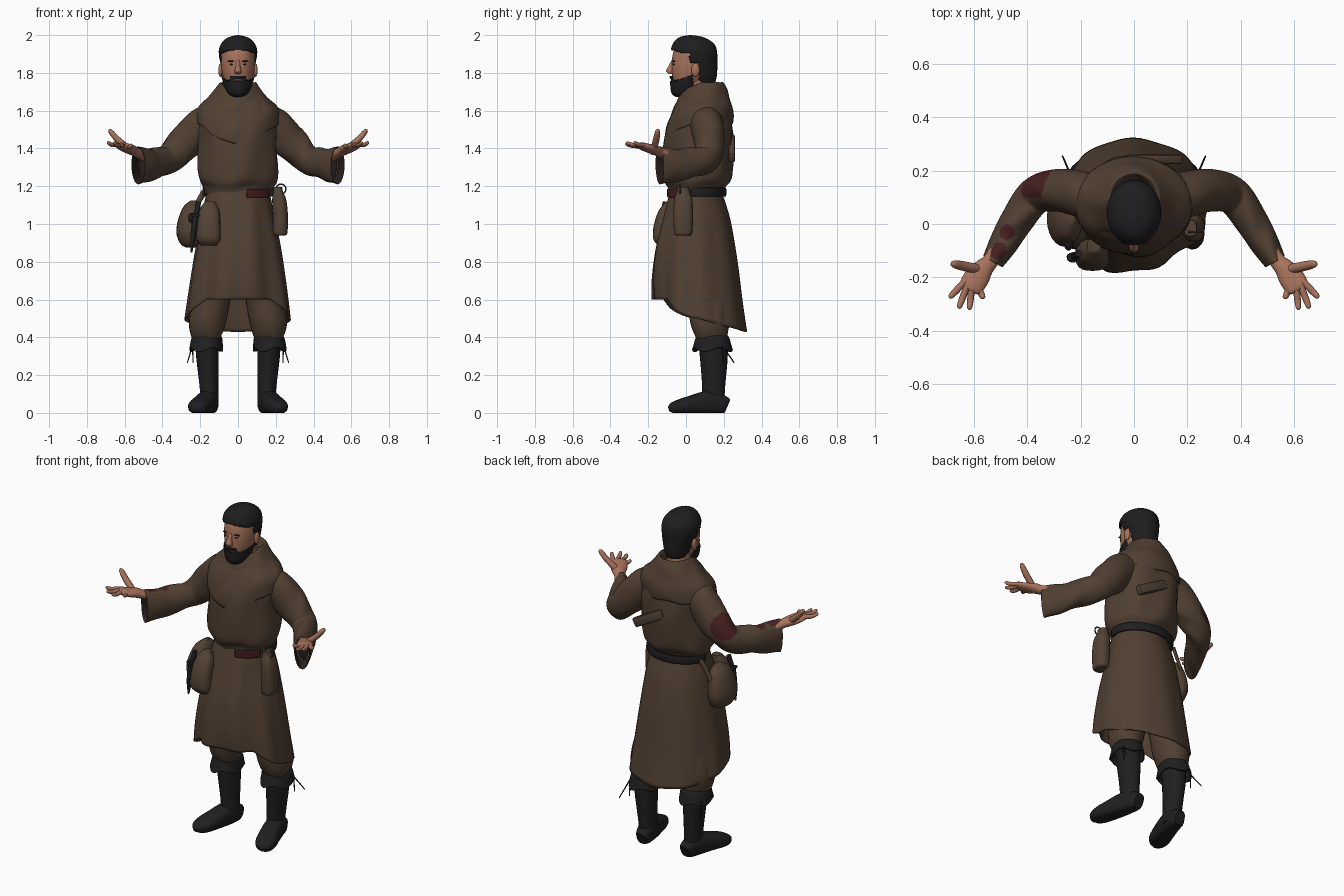
import bpy, bmesh, math
from mathutils import Vector, Matrix
from math import sin, cos, pi

cube = bpy.data.objects.get("Cube")
if cube:
    bpy.data.objects.remove(cube)


def material(name, r, g, b):
    m = bpy.data.materials.new(name)
    m.use_nodes = True
    m.diffuse_color = (r, g, b, 1)
    bsdf = m.node_tree.nodes["Principled BSDF"]
    bsdf.inputs["Base Color"].default_value = (r, g, b, 1)
    bsdf.inputs["Roughness"].default_value = 0.9
    return m


CLOTH = material("brown cloth", .083, .051, .032)
LEATHER = material("brown leather", .088, .055, .034)
BLACK = material("black leather", .014, .014, .015)
HAIR = material("black hair", .013, .013, .014)
SKIN = material("skin", .39, .17, .108)
RED = material("dark red patch", .062, .014, .015)
LINING = material("dark lining", .022, .014, .014)


def finish(bm, name, mats, angle=50):
    bmesh.ops.recalc_face_normals(bm, faces=bm.faces)
    me = bpy.data.meshes.new(name)
    bm.to_mesh(me)
    bm.free()
    for m in mats:
        me.materials.append(m)
    ob = bpy.data.objects.new(name, me)
    bpy.context.collection.objects.link(ob)
    bpy.ops.object.select_all(action='DESELECT')
    ob.select_set(True)
    bpy.context.view_layer.objects.active = ob
    bpy.ops.object.shade_smooth_by_angle(angle=math.radians(angle))


def catmull(p, i, t):
    a, b, c, d = (p[max(0, min(len(p) - 1, i + k))] for k in (-1, 0, 1, 2))
    return [.5 * (2 * q + (r - o) * t + (2 * o - 5 * q + 4 * r - s) * t * t
                  + (3 * q - o - 3 * r + s) * t ** 3) for o, q, r, s in zip(a, b, c, d)]


def sweep(name, stations, mats, flat=False, side=1, sides=24, steps=5, caps=True,
          warp=None, keep=None, paint=None, power=1, thick=0):
    """Elliptical rings (x, y, z, half width, half height) along a smooth path."""
    st = [(s[0] * side, *s[1:]) for s in stations]
    path = [catmull(st, i, k / steps) for i in range(len(st) - 1) for k in range(steps)] + [st[-1]]
    ref = Vector((0, 1, 0)) if flat else Vector((0, 0, 1))
    bm = bmesh.new()
    rings = []
    for i, p in enumerate(path):
        q0, q1 = path[max(i - 1, 0)], path[min(i + 1, len(path) - 1)]
        tan = Vector((0, 0, 1)) if flat else (Vector(q1[:3]) - Vector(q0[:3])).normalized()
        b = (ref - tan * ref.dot(tan)).normalized()
        a = b.cross(tan)
        ring = []
        for k in range(sides):
            ang = 2 * pi * k / sides
            cu, cv = (math.copysign(abs(f) ** power, f) for f in (cos(ang), sin(ang)))
            v = Vector(p[:3]) + a * max(p[3], .001) * cu + b * max(p[4], .001) * cv
            if warp:
                warp(v, i / (len(path) - 1), ang)
            ring.append(bm.verts.new(v))
        rings.append(ring)
    for r0, r1 in zip(rings, rings[1:]):
        for k in range(sides):
            j = (k + 1) % sides
            bm.faces.new((r0[k], r0[j], r1[j], r1[k]))
    if caps:
        bm.faces.new(rings[0])
        bm.faces.new(rings[-1])
    if keep:
        drop = [f for f in bm.faces if not keep(f.calc_center_median())]
        bmesh.ops.delete(bm, geom=drop, context='FACES')
    if paint:
        for f in bm.faces:
            f.material_index = paint(f.calc_center_median())
    finish(bm, name, mats)
    if thick:
        mod = bpy.context.object.modifiers.new("thickness", 'SOLIDIFY')
        mod.thickness = thick


def ball(name, loc, size, mat):
    bm = bmesh.new()
    bmesh.ops.create_uvsphere(bm, u_segments=20, v_segments=12, radius=1,
                              matrix=Matrix.Translation(loc) @ Matrix.Diagonal((*size, 1)))
    finish(bm, name, [mat])


def box(name, loc, size, mat, tilt=0, bevel=.006):
    bm = bmesh.new()
    m = Matrix.Translation(loc) @ Matrix.Rotation(tilt, 4, 'Y') @ Matrix.Diagonal((*size, 1))
    bmesh.ops.create_cube(bm, size=1, matrix=m)
    bmesh.ops.bevel(bm, geom=bm.edges[:], offset=bevel, segments=2, affect='EDGES', profile=.5)
    finish(bm, name, [mat], 35)


# Robe: bloused torso
def torso_folds(v, t, a):
    w = sin(pi * t)
    v.x += cos(a) * .007 * w * sin(5 * a + 9 * t)
    v.y += sin(a) * .008 * w * sin(6 * a - 7 * t)
    v.z += .014 * (1 - t) ** 2 * sin(4 * a)

sweep("robe_torso", [(0, .05, 1.15, .17, .13), (0, .053, 1.19, .183, .143), (0, .06, 1.23, .205, .172),
                     (0, .063, 1.3, .212, .182), (0, .068, 1.42, .208, .186), (0, .073, 1.52, .218, .175),
                     (0, .08, 1.6, .205, .155), (0, .09, 1.66, .16, .13), (0, .1, 1.7, .1, .09)],
      [CLOTH], flat=True, sides=40, warp=torso_folds)


# Cowl draped over the shoulders, pointed at the front
def cowl_drape(v, t, a):
    front = max(0, -sin(a))
    v.z -= .045 * front * (1 - t) + .11 * front ** 3 * t ** 2
    v.y -= .012 * front * t
    v.z += .006 * sin(7 * a + 8 * t) * t
    v.y += .006 * sin(a) * sin(16 * t + 2 * cos(a)) * t

sweep("robe_cowl", [(0, .07, 1.67, .07, .075), (0, .088, 1.73, .081, .09), (0, .092, 1.75, .094, .102),
                    (0, .09, 1.72, .117, .122), (0, .088, 1.67, .157, .146), (0, .08, 1.61, .215, .166),
                    (0, .074, 1.53, .222, .175)],
      [CLOTH], flat=True, sides=48, caps=False, warp=cowl_drape, thick=.005)


# Skirt: short at the front, long at the back, fuller at the front right
def skirt_hem(v, t, a):
    f = -sin(a)
    hem = .5 + (.1 * min(1, max(0, f) * 1.3) ** 2 if f > 0 else .07 * f)
    v.z = 1.19 - (1.19 - v.z) * (1.19 - hem) / .74
    w = .01 * t * (sin(9 * a) + .6 * sin(5 * a + 4 * t)) * (.65 + .35 * f)
    v.x += cos(a) * w
    v.y += sin(a) * w + .024 * t * max(0, f) * (1 + cos(a))

sweep("robe_skirt", [(0, .05, 1.19, .162, .13), (0, .053, 1.1, .18, .16), (0, .055, 1.0, .2, .185),
                     (0, .05, .8, .234, .224), (0, .052, .6, .262, .248), (0, .062, .45, .28, .26)],
      [CLOTH], flat=True, sides=72, caps=False, warp=skirt_hem, thick=.008)

# Belt, hidden at the front by the blousing, with a red patch
sweep("belt", [(0, .065, 1.145, .186, .146), (0, .065, 1.168, .19, .15), (0, .065, 1.192, .188, .147)],
      [BLACK], flat=True, sides=64, caps=False, thick=.012,
      keep=lambda c: c.y > (.02 if c.x > 0 else .08))
sweep("belt_patch", [(0, .048, 1.14, .182, .152), (0, .048, 1.185, .185, .155)], [RED], flat=True,
      sides=96, caps=False, keep=lambda c: c.y < 0 and .05 < c.x < .165, thick=.005)

# Red patches on the right sleeve: centre, radius, lowest y, lowest z
PATCHES = [(Vector((-.357, .145, 1.425)), .078, .1, 1.34), (Vector((-.512, -.098, 1.41)), .034, -.2, 1.387),
           (Vector((-.475, -.03, 1.395)), .028, -.2, 1.382)]


def sleeve_paint(c):
    return 1 if any((c - p).length < r and c.y > y and c.z > z for p, r, y, z in PATCHES) else 0


def sleeve_folds(v, t, a):
    v.z += .006 * sin(pi * t) * sin(22 * t + 3 * cos(a))


for s, label in ((1, "left"), (-1, "right")):
    # Wide sleeve with a dark inside
    sweep(label + "_sleeve", [(.13, .09, 1.565, .09, .08), (.2, .112, 1.51, .086, .098),
                              (.285, .126, 1.422, .08, .092), (.37, .105, 1.345, .07, .075),
                              (.44, .01, 1.32, .062, .08), (.49, -.075, 1.312, .054, .09),
                              (.528, -.14, 1.31, .042, .1)],
          [CLOTH, RED], side=s, sides=56, steps=12, caps=False, warp=sleeve_folds, paint=sleeve_paint, thick=.003)
    sweep(label + "_sleeve_lining", [(.526, -.137, 1.31, .038, .096), (.495, -.085, 1.312, .04, .08)],
          [LINING], side=s, steps=2, caps=False)
    ball(label + "_sleeve_depth", (s * .49, -.075, 1.312), (.035, .012, .078), LINING)

    # Open hand, palm up
    sweep(label + "_palm", [(.48, -.05, 1.35, .03, .028), (.535, -.135, 1.378, .03, .025),
                            (.562, -.165, 1.392, .037, .026), (.588, -.2, 1.402, .047, .023),
                            (.612, -.236, 1.414, .044, .018), (.619, -.248, 1.416, .032, .01)],
          [SKIN], side=s)
    fingers = {"index": ((.64, -.222, 1.418), (.692, -.277, 1.432)),
               "middle": ((.627, -.236, 1.418), (.657, -.317, 1.43)),
               "ring": ((.608, -.243, 1.416), (.617, -.322, 1.423)),
               "little": ((.585, -.235, 1.412), (.563, -.28, 1.418)),
               "thumb": ((.588, -.168, 1.405), (.685, -.148, 1.5))}
    for finger, (p, q) in fingers.items():
        p, q = Vector(p), Vector(q)
        mid = p.lerp(q, .55) - Vector((0, 0, .006))
        r = .018 if finger == "thumb" else .0125
        sweep(label + "_" + finger, [(*p.lerp(q, -.3), r, r), (*p, r, r), (*mid, r, r * .9),
                                     (*p.lerp(q, .9), r * .75, r * .7), (*q, .002, .002)],
              [SKIN], side=s, sides=10, steps=3)

    # Trousers, boots and turned-down boot tops
    sweep(label + "_trouser", [(.12, .1, .7, .09, .1), (.14, .12, .6, .1, .105), (.16, .125, .49, .1, .105),
                               (.165, .13, .42, .085, .09), (.165, .14, .37, .06, .07)], [CLOTH], flat=True,
          side=s, warp=lambda v, t, a: setattr(v, "z", v.z + .012 * sin(3 * a + 1) * t))
    sweep(label + "_boot_shaft", [(.165, .14, .4, .062, .078), (.162, .147, .3, .06, .074),
                                  (.156, .147, .18, .052, .064), (.152, .145, .1, .048, .06),
                                  (.15, .145, .03, .048, .066)], [BLACK], flat=True, side=s)
    sweep(label + "_boot_foot", [(.145, .218, .035, .03, .04), (.148, .19, .045, .045, .05),
                                 (.162, .12, .055, .053, .062), (.184, .04, .045, .058, .05),
                                 (.207, -.03, .034, .058, .038), (.22, -.07, .026, .042, .028),
                                 (.224, -.09, .02, .014, .014)], [BLACK], side=s, power=.75,
          warp=lambda v, t, a: setattr(v, "z", max(0, v.z)))
    sweep(label + "_boot_cuff", [(.168, .14, .335, .09, .108), (.167, .14, .36, .087, .1),
                                 (.165, .14, .4, .08, .088), (.165, .138, .415, .066, .076)], [BLACK],
          flat=True, side=s, caps=False, thick=.008,
          warp=lambda v, t, a: setattr(v, "z", v.z + .012 * sin(4 * a) * (1 - t)))
    for n, (x, y) in enumerate(((.268, .255), (.238, .2))):
        sweep(f"{label}_boot_lace_{n}", [(.24, .19, .36, .004, .004), (x, y, .265, .003, .003)],
              [BLACK], side=s, sides=6, steps=2)

    # Face sides
    ball(label + "_ear", (s * .092, .05, 1.815), (.012, .022, .036), SKIN)
    ball(label + "_eye", (s * .033, -.064, 1.845), (.012, .007, .004), LINING)
    ball(label + "_eyebrow", (s * .034, -.064, 1.862), (.022, .009, .004), HAIR)

# Head, nose, neck
sweep("neck", [(0, .08, 1.6, .065, .06), (0, .06, 1.77, .062, .062)], [SKIN], flat=True)
sweep("head", [(0, -.02, 1.695, .02, .025), (0, -.01, 1.71, .045, .05), (0, .012, 1.75, .068, .08),
               (0, .03, 1.8, .084, .105), (0, .038, 1.86, .09, .113), (0, .043, 1.92, .085, .106),
               (0, .045, 1.96, .055, .07)], [SKIN], flat=True, sides=32)
sweep("nose", [(0, -.064, 1.868, .011, .012), (0, -.078, 1.835, .012, .016), (0, -.086, 1.81, .018, .02),
               (0, -.076, 1.793, .014, .012)], [SKIN], flat=True, sides=14)
ball("mouth", (0, -.07, 1.764), (.02, .01, .005), SKIN)


# Swept hair, open over the face and ears
def is_hair(c):
    line = 1.912 + .012 * cos(c.x * 25)
    return c.z > line or c.y > .07 or (c.y > .02 and c.z > 1.85)

sweep("hair", [(0, .092, 1.745, .055, .062), (0, .07, 1.79, .076, .094), (0, .054, 1.86, .095, .112),
               (0, .043, 1.915, .102, .121), (0, .04, 1.95, .092, .112), (0, .033, 1.978, .068, .084),
               (0, .027, 1.993, .038, .05), (0, .022, 2.0, .004, .005)],
      [HAIR], flat=True, sides=64, steps=9, keep=is_hair, thick=.008)


# Short full beard with moustache, rising along the jaw
def is_beard(c):
    mouth = abs(c.x) < .02 and 1.757 < c.z < 1.768
    limit = 1.762 + .35 * max(0, c.y + .045)
    tache = c.y < -.05 and abs(c.x) < .04 and c.z < 1.784
    return c.y < .035 and not mouth and (c.z < limit or tache)

sweep("beard", [(0, -.03, 1.678, .018, .02), (0, -.025, 1.69, .042, .043), (0, -.008, 1.715, .06, .068),
                (0, .01, 1.75, .073, .088), (0, .027, 1.79, .084, .108), (0, .03, 1.81, .087, .11)],
      [HAIR], flat=True, sides=64, steps=11, keep=is_beard, thick=.006)

# Right hip: round satchel, front pouch and sheathed dagger
sweep("satchel", [(-.235, .03, 1.125, .015, .03), (-.245, .025, 1.09, .045, .075), (-.255, .02, 1.02, .063, .1),
                  (-.26, .02, .95, .066, .104), (-.255, .02, .895, .05, .08), (-.25, .02, .875, .025, .04)],
      [LEATHER], flat=True)
sweep("satchel_strap", [(-.18, .12, 1.17, .006, .016), (-.24, .11, 1.06, .006, .014),
                        (-.27, .1, .97, .005, .012)], [LEATHER], sides=8)
sweep("front_pouch", [(-.15, -.08, 1.12, .025, .025), (-.152, -.1, 1.07, .053, .045),
                      (-.155, -.115, .99, .062, .056), (-.155, -.118, .92, .064, .055),
                      (-.152, -.11, .885, .045, .035)], [LEATHER], flat=True, power=.75)
sweep("dagger_sheath", [(-.225, -.125, 1.04, .02, .016), (-.237, -.125, .94, .017, .014),
                        (-.247, -.12, .85, .005, .005)], [BLACK], sides=10)
sweep("dagger_grip", [(-.208, -.11, 1.115, .014, .014), (-.225, -.125, 1.04, .012, .012)], [BLACK], sides=10)
box("dagger_guard", (-.222, -.125, 1.045), (.055, .025, .014), BLACK, tilt=.1, bevel=.003)
ball("dagger_loop", (-.245, -.06, 1.03), (.02, .04, .03), BLACK)

# Left hip: flask with a carrying ring
sweep("flask", [(.222, -.015, .94, .028, .036), (.224, -.015, .955, .038, .048), (.224, -.015, 1.05, .04, .052),
                (.218, -.015, 1.13, .037, .048), (.212, -.015, 1.17, .026, .034), (.21, -.015, 1.195, .024, .03)],
      [LEATHER], flat=True, power=.8)
bpy.ops.mesh.primitive_torus_add(location=(.228, -.03, 1.185), rotation=(pi / 2, 0, 0), major_radius=.026,
                                 minor_radius=.004, major_segments=20, minor_segments=6)
ring = bpy.context.object
ring.name = "flask_ring"
ring.data.materials.append(LEATHER)

# Slanted roll tucked on the back
box("back_roll", (.075, .242, 1.4), (.22, .035, .055), LEATHER, tilt=.5, bevel=.01)
